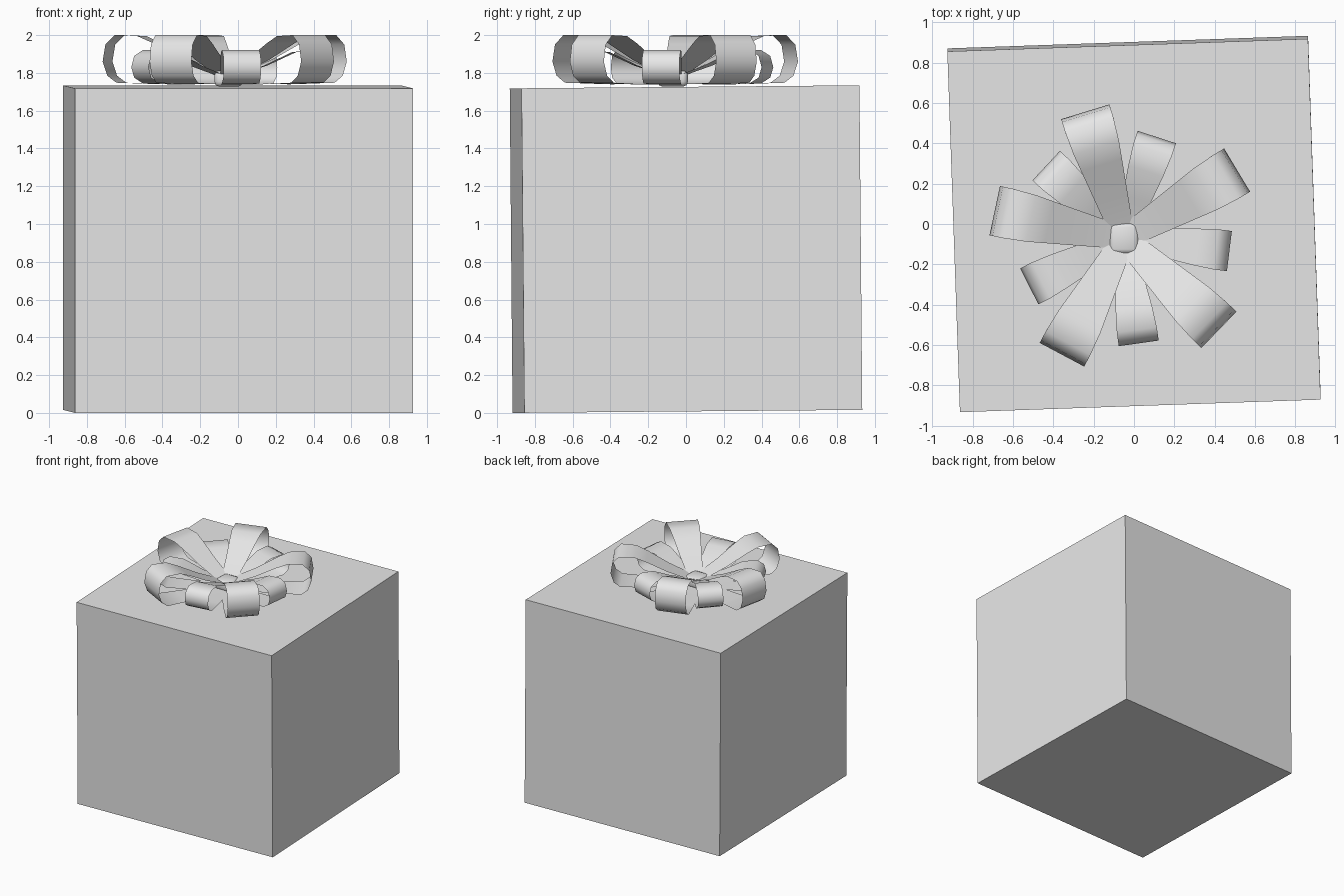
import bpy, bmesh, math
from mathutils import Matrix, Vector

cube = bpy.data.objects.get("Cube")
if cube:
    bpy.data.objects.remove(cube, do_unlink=True)

# One plain grey for everything
grey = bpy.data.materials.new("light_grey")
grey.use_nodes = True
COLOUR = (0.8, 0.8, 0.8, 1)
grey.diffuse_color = COLOUR
grey.node_tree.nodes["Principled BSDF"].inputs["Base Color"].default_value = COLOUR

CENTRE = Vector((-0.05, -0.07, 0))


def make_object(name, bm, smooth_angle=None):
    mesh = bpy.data.meshes.new(name)
    bm.to_mesh(mesh)
    bm.free()
    mesh.materials.append(grey)
    obj = bpy.data.objects.new(name, mesh)
    bpy.context.collection.objects.link(obj)
    if smooth_angle:
        bpy.ops.object.select_all(action="DESELECT")
        obj.select_set(True)
        bpy.context.view_layer.objects.active = obj
        bpy.ops.object.shade_smooth_by_angle(angle=math.radians(smooth_angle))
    return obj


def ribbon_loop(name, profile, root_half, end_half, angle):
    """Sweep a side profile across a strip that narrows toward the knot."""
    bm = bmesh.new()
    reach = max(r for r, z in profile)
    turn = Matrix.Translation(CENTRE) @ Matrix.Rotation(math.radians(angle), 4, "Z")
    rows = []
    for r, z in profile:
        t = min(1, r / (0.8 * reach))
        half = root_half + (end_half - root_half) * t
        rows.append([bm.verts.new(turn @ Vector((r, s * half, z))) for s in (-1, 1)])
    for a, b in zip(rows, rows[1:]):
        bm.faces.new((a[0], b[0], b[1], a[1]))
    return make_object(name, bm, 60)


# Gift box, turned a little and leaning very slightly
bm = bmesh.new()
bmesh.ops.create_cube(bm, size=1)
lean = Matrix.Rotation(math.radians(0.5), 4, "X") @ Matrix.Rotation(math.radians(2), 4, "Z")
bmesh.ops.transform(bm, verts=bm.verts, matrix=Matrix.Translation((0, 0, 0.867))
                    @ lean @ Matrix.Diagonal((1.79, 1.79, 1.718, 1)))
make_object("gift_box", bm)

# Upper ring of large ribbon loops
large = [(0.03, 1.79), (0.22, 1.87), (0.38, 1.955), (0.47, 1.995), (0.59, 2.0),
         (0.64, 1.95), (0.655, 1.86), (0.63, 1.785), (0.58, 1.748), (0.4, 1.742), (0.03, 1.742)]
for i, angle in enumerate((107, 31, -44, -118, 168)):
    ribbon_loop(f"large_bow_loop_{i + 1}", large, 0.055, 0.125, angle)

# Lower ring of small ribbon loops
small = [(0.03, 1.78), (0.2, 1.84), (0.35, 1.91), (0.46, 1.92), (0.51, 1.89),
         (0.527, 1.83), (0.51, 1.775), (0.46, 1.745), (0.3, 1.739), (0.03, 1.739)]
for i, angle in enumerate((72, -7, -82, -153, 137)):
    ribbon_loop(f"small_bow_loop_{i + 1}", small, 0.045, 0.1, angle)

# Rounded knot in the middle of the bow
bm = bmesh.new()
bmesh.ops.create_cube(bm, size=1)
bmesh.ops.transform(bm, verts=bm.verts, matrix=Matrix.Translation(CENTRE + Vector((0, 0, 1.77)))
                    @ Matrix.Diagonal((0.15, 0.16, 0.085, 1)))
bmesh.ops.bevel(bm, geom=bm.edges[:], offset=0.025, segments=2, profile=0.5, affect="EDGES")
make_object("bow_knot", bm, 60)
